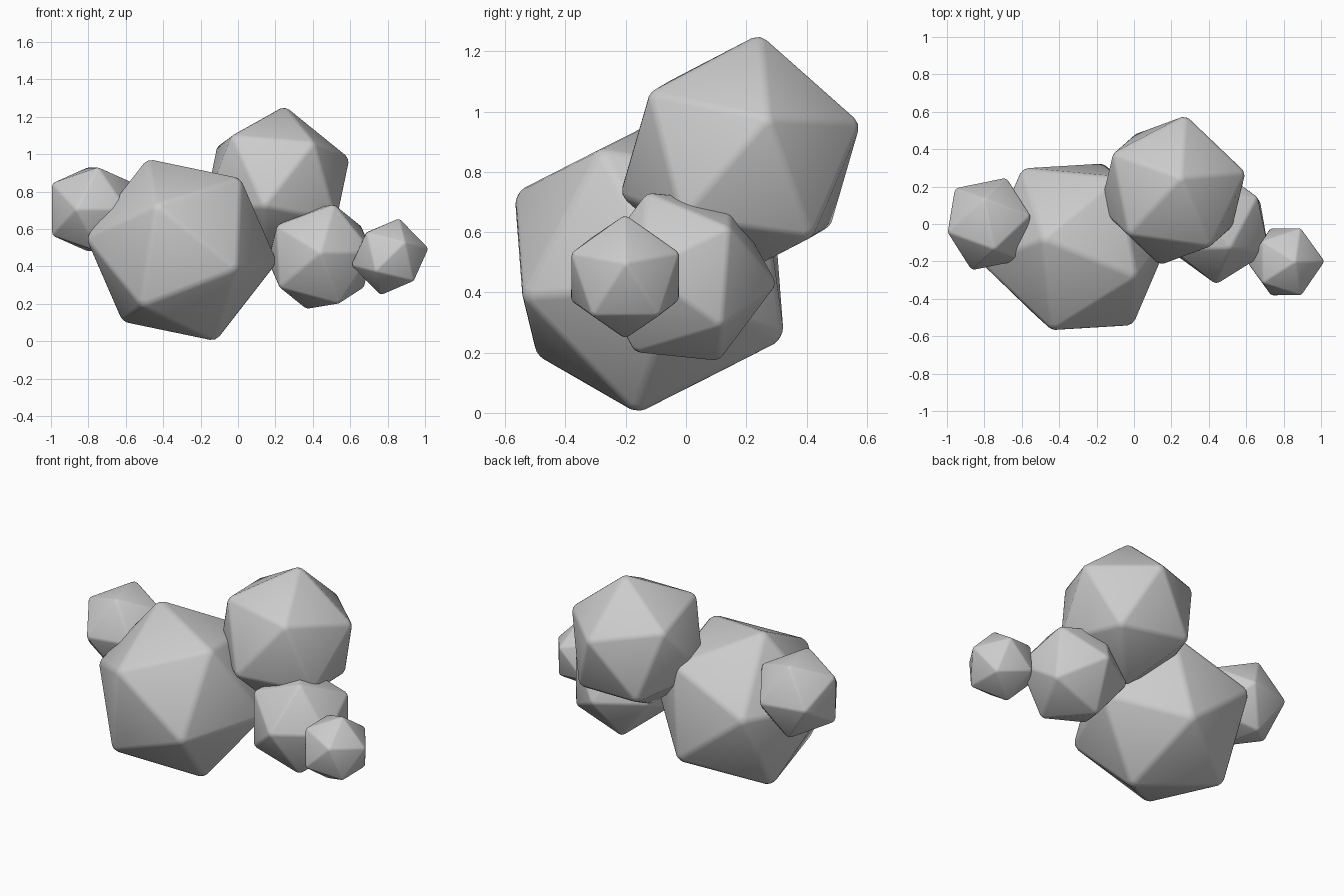
import bpy
import bmesh
from itertools import product
from math import sqrt
from mathutils import Matrix, Vector

# Remove the default cube only
cube = bpy.data.objects.get("Cube")
if cube:
    bpy.data.objects.remove(cube, do_unlink=True)

# One plain grey for every stone
grey = bpy.data.materials.new("stone_grey")
grey.use_nodes = True
colour = (0.6, 0.6, 0.6, 1.0)
grey.diffuse_color = colour
grey.node_tree.nodes["Principled BSDF"].inputs["Base Color"].default_value = colour
grey.node_tree.nodes["Principled BSDF"].inputs["Roughness"].default_value = 0.8

PHI = (1 + sqrt(5)) / 2


def add_stone(name, centre, radius, corner_a, corner_b):
    """Twenty-sided stone turned so two neighbouring corners point along the given directions."""
    a, b = Vector(corner_a).normalized(), Vector(corner_b).normalized()
    across = (a - b).normalized()
    out = (a + b).normalized()
    side = out.cross(across)
    turn = Matrix((across, side, out)).transposed()

    # Corners of a regular icosahedron, with one edge along x facing z
    bm = bmesh.new()
    for s, t in product((-1, 1), repeat=2):
        for corner in ((s, 0, t * PHI), (0, t * PHI, s), (t * PHI, s, 0)):
            bm.verts.new(turn @ Vector(corner).normalized() * radius)
    bmesh.ops.convex_hull(bm, input=bm.verts)
    bmesh.ops.recalc_face_normals(bm, faces=bm.faces)
    for face in bm.faces:
        face.smooth = True
    mesh = bpy.data.meshes.new(name)
    bm.to_mesh(mesh)
    bm.free()
    mesh.materials.append(grey)

    stone = bpy.data.objects.new(name, mesh)
    stone.location = centre
    bpy.context.collection.objects.link(stone)

    # Softly rounded edges
    bevel = stone.modifiers.new("soft_edges", "BEVEL")
    bevel.limit_method = "NONE"
    bevel.width = radius * 0.04
    bevel.segments = 2
    return stone


# Cluster of stones, each pushed into its neighbours
add_stone("large_stone", (-0.302, -0.122, 0.488), 0.527,
          (-0.256, -0.851, 0.459), (-0.351, 0.083, 0.933))
add_stone("upper_stone", (0.207, 0.18, 0.842), 0.425,
          (0.105, 0.159, 0.982), (0.921, 0.22, 0.321))
add_stone("right_end_stone", (-0.775, 0.0, 0.705), 0.265,
          (-0.834, -0.17, 0.526), (-0.834, -0.17, -0.526))
add_stone("middle_stone", (0.44, -0.01, 0.452), 0.315,
          (0.698, 0.49, 0.524), (0.746, 0.412, -0.524))
add_stone("left_end_stone", (0.812, -0.202, 0.452), 0.212,
          (0.24, 0.0, 0.97), (0.974, 0.01, 0.219))
